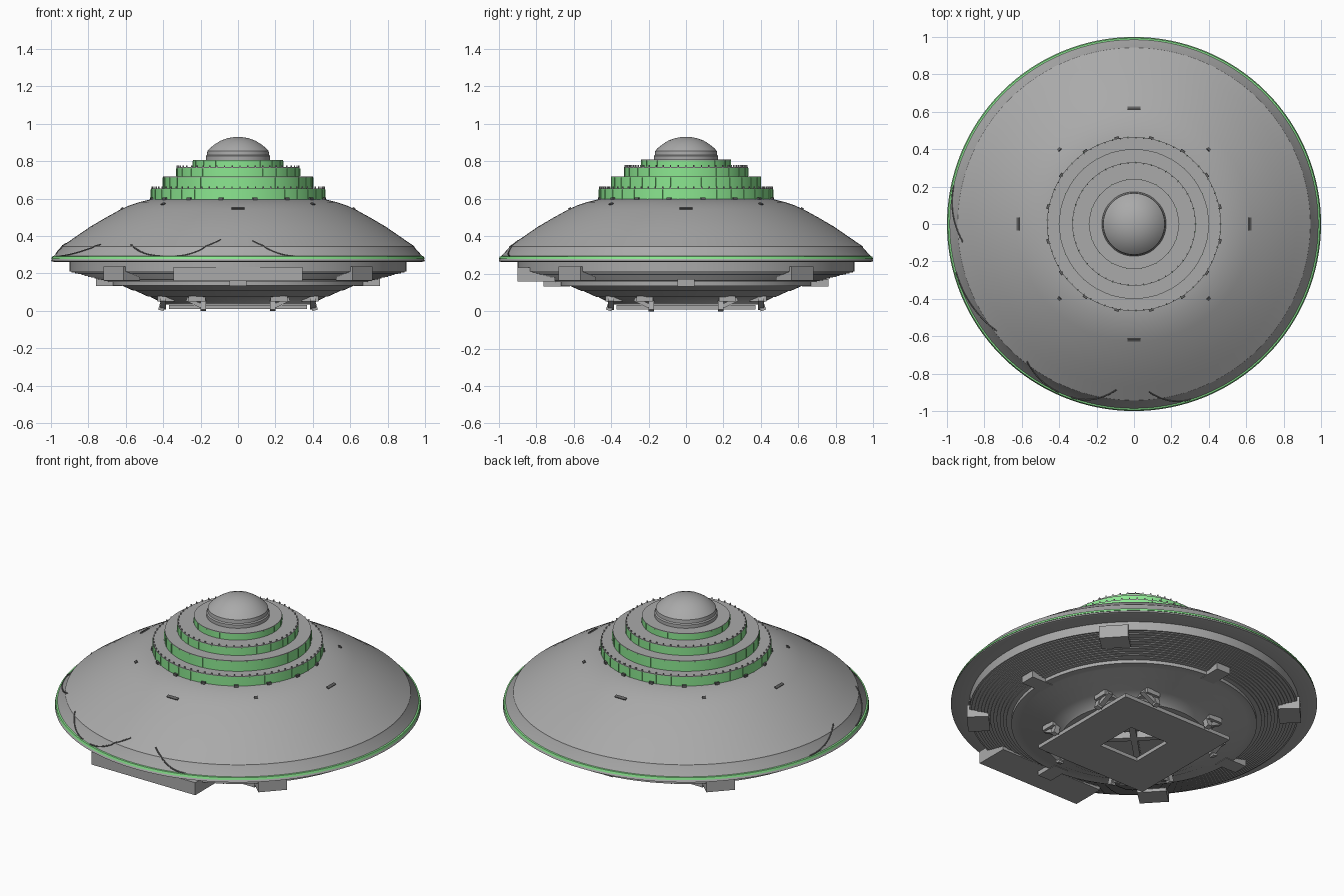
import bpy, bmesh
from math import sin, cos, pi, radians
from mathutils import Matrix

if "Cube" in bpy.data.objects:
    bpy.data.objects.remove(bpy.data.objects["Cube"])


def material(name, col):
    m = bpy.data.materials.new(name)
    m.diffuse_color = (*col, 1)
    m.use_nodes = True
    m.node_tree.nodes["Principled BSDF"].inputs["Base Color"].default_value = m.diffuse_color
    return m


green = material("green_light", (0.26, 0.8, 0.28))
grey = material("hull_grey", (0.4, 0.4, 0.4))
dark = material("dark_trim", (0.12, 0.12, 0.12))


def finish(name, bm, mat=None, smooth=False):
    bmesh.ops.recalc_face_normals(bm, faces=bm.faces)
    me = bpy.data.meshes.new(name)
    bm.to_mesh(me)
    bm.free()
    ob = bpy.data.objects.new(name, me)
    bpy.context.collection.objects.link(ob)
    me.materials.append(mat or grey)
    if smooth:
        bpy.ops.object.select_all(action='DESELECT')
        ob.select_set(True)
        bpy.context.view_layer.objects.active = ob
        bpy.ops.object.shade_smooth_by_angle(angle=radians(30))
    return ob


def lathe(name, profile, mat=None, closed=False, n=128):
    """Spin an (r, z) profile around the z axis."""
    bm = bmesh.new()
    pts = [bm.verts.new((r, 0, z)) for r, z in profile]
    edges = [bm.edges.new(p) for p in zip(pts, pts[1:])]
    if closed:
        edges.append(bm.edges.new((pts[-1], pts[0])))
    bmesh.ops.spin(bm, geom=pts + edges, cent=(0, 0, 0), axis=(0, 0, 1),
                   angle=2 * pi, steps=n, use_duplicate=False)
    bmesh.ops.remove_doubles(bm, verts=bm.verts, dist=1e-5)
    return finish(name, bm, mat, True)


def boxes(name, items, mat=None):
    """Boxes at (radius, height, (radial, tangential, vertical) size, heading, side, tilt, roll)."""
    bm = bmesh.new()
    for r, z, size, angle, *rest in items:
        side, tilt, roll = (rest + [0, 0, 0])[:3]
        m = (Matrix.Rotation(angle, 4, 'Z') @ Matrix.Translation((r, side, z))
             @ Matrix.Rotation(tilt, 4, 'Y') @ Matrix.Rotation(roll, 4, 'X')
             @ Matrix.Diagonal((*size, 1)))
        bmesh.ops.create_cube(bm, size=1, matrix=m)
    return finish(name, bm, mat)


# Upper hull with its creased rim band
hull = [(0.998, 0.271), (0.99, 0.288), (0.945, 0.338), (0.943, 0.345), (0.87, 0.395),
        (0.79, 0.45), (0.71, 0.497), (0.63, 0.541), (0.58, 0.564), (0.53, 0.581),
        (0.46, 0.598), (0.3, 0.6)]
lathe("upper_hull", hull)
lathe("rim_light", [(0.985, 0.278), (0.998, 0.278), (0.994, 0.291), (0.98, 0.294)], green, True)


def hull_z(r):
    for (r0, z0), (r1, z1) in zip(hull, hull[1:]):
        if r1 <= r <= r0:
            return z0 + (z1 - z0) * (r0 - r) / (r0 - r1)
    return 0.6


# Stepped tower: green walls, grey decks, small posts on the edges
tiers = [(0.465, 0.592, 0.655), (0.4, 0.655, 0.718), (0.33, 0.718, 0.768), (0.24, 0.768, 0.808)]
for i, (r, z0, z1) in enumerate(tiers, 1):
    lathe(f"tier_{i}_deck", [(r, z1 - 0.004), (r, z1), (0.1, z1)])
    lathe(f"tier_{i}_wall", [(r, z0), (r, z1 - 0.004)], green)
    n = int(r * 150)
    boxes(f"tier_{i}_ribs", [(r, (z0 + z1) / 2 - 0.002, (0.006, 0.004, z1 - z0 - 0.008),
                              2 * pi * k / n) for k in range(0, n, 2)], green)
    if i in (1, 3):
        boxes(f"tier_{i}_posts", [(r - 0.004, z1 + 0.004, (0.006, 0.006, 0.012), 2 * pi * k / n)
                                  for k in range(n)])

# Top cupola
lathe("cupola", [(0.172, 0.805), (0.172, 0.828), (0.166, 0.834), (0.164, 0.855), (0.15, 0.87),
                 (0.125, 0.89), (0.095, 0.909), (0.06, 0.922), (0.03, 0.928), (0, 0.93)])

# Terraced underside
under = [(0.998, 0.271), (1.0, 0.266), (0.985, 0.262), (0.9, 0.262), (0.9, 0.21)]
for k in range(12):
    r, z = 0.89 - 0.0175 * k, 0.21 - 0.0046 * k
    under += [(r, z), (r, z - 0.0046)]
under += [(0.68, 0.155), (0.67, 0.155), (0.67, 0.135), (0.62, 0.135), (0.56, 0.108),
          (0.55, 0.108), (0.48, 0.076), (0.47, 0.076), (0.41, 0.045), (0.4, 0.035),
          (0.35, 0.035), (0.35, 0.09), (0, 0.09)]
lathe("lower_hull", under)

# Square base frame with a square hole
quarters = [k * pi / 2 for k in range(4)]
boxes("base_frame", [(0.25, 0.02, (0.24, 0.74 if k % 2 == 0 else 0.26, 0.022), a)
                     for k, a in enumerate(quarters)])
boxes("inner_struts", [(0, 0.06, (0.5, 0.035, 0.04), a) for a in (pi / 4, -pi / 4)])

# Paired feet on each side of the base, splayed and braced to the hull
sides = [(a, s) for a in quarters for s in (-1, 1)]
boxes("feet", [(0.405, 0.028, (0.03, 0.03, 0.052), a, s * 0.185, -0.3) for a, s in sides])
boxes("foot_braces", [(0.4, 0.04, (0.03, 0.11, 0.022), a, s * 0.225, 0, s * 0.45)
                      for a, s in sides])
boxes("foot_mounts", [(0.385, 0.065, (0.09, 0.09, 0.028), a, s * 0.22) for a, s in sides])

# Blocks under the hull
boxes("axis_blocks", [(0.69, 0.152, (0.14, 0.09, 0.04), a) for a in quarters])
boxes("corner_blocks", [(0.85, 0.2, (0.12, 0.16, 0.075), radians(a)) for a in (43, 137, 223, 317)])
boxes("front_box", [(0.8, 0.196, (0.2, 0.69, 0.075), -pi / 2)])

# Small surface fittings on the hull
boxes("hull_fittings", [(r, hull_z(r) + 0.001, (0.016, w, 0.01), a + off, 0, 0.5)
                        for a in quarters
                        for r, w, off in ((0.62, 0.07, 0), (0.565, 0.02, pi / 4))], dark)
boxes("tower_foot_fittings", [(0.47, 0.6, (0.012, 0.025, 0.014), 2 * pi * (k + 0.5) / 16)
                              for k in range(16)], dark)


# Thin curved trims lying on the hull near the rim
def trim(name, a0, a1, r0, r1):
    cu = bpy.data.curves.new(name, 'CURVE')
    cu.dimensions = '3D'
    cu.bevel_depth = 0.004
    cu.bevel_resolution = 1
    sp = cu.splines.new('POLY')
    sp.points.add(12)
    for k, p in enumerate(sp.points):
        t = k / 12
        r = r0 + (r1 - r0) * t * t
        a = radians(a0 + (a1 - a0) * t)
        p.co = (r * cos(a), r * sin(a), hull_z(r), 1)
    cu.materials.append(dark)
    bpy.context.collection.objects.link(bpy.data.objects.new(name, cu))


trims = [(250, 264, 0.89), (288, 275, 0.9), (246, 232, 0.93), (195, 218, 0.93), (168, 186, 0.92)]
for k, (a0, a1, r1) in enumerate(trims, 1):
    trim(f"hull_trim_{k}", a0, a1, 0.985, r1)
